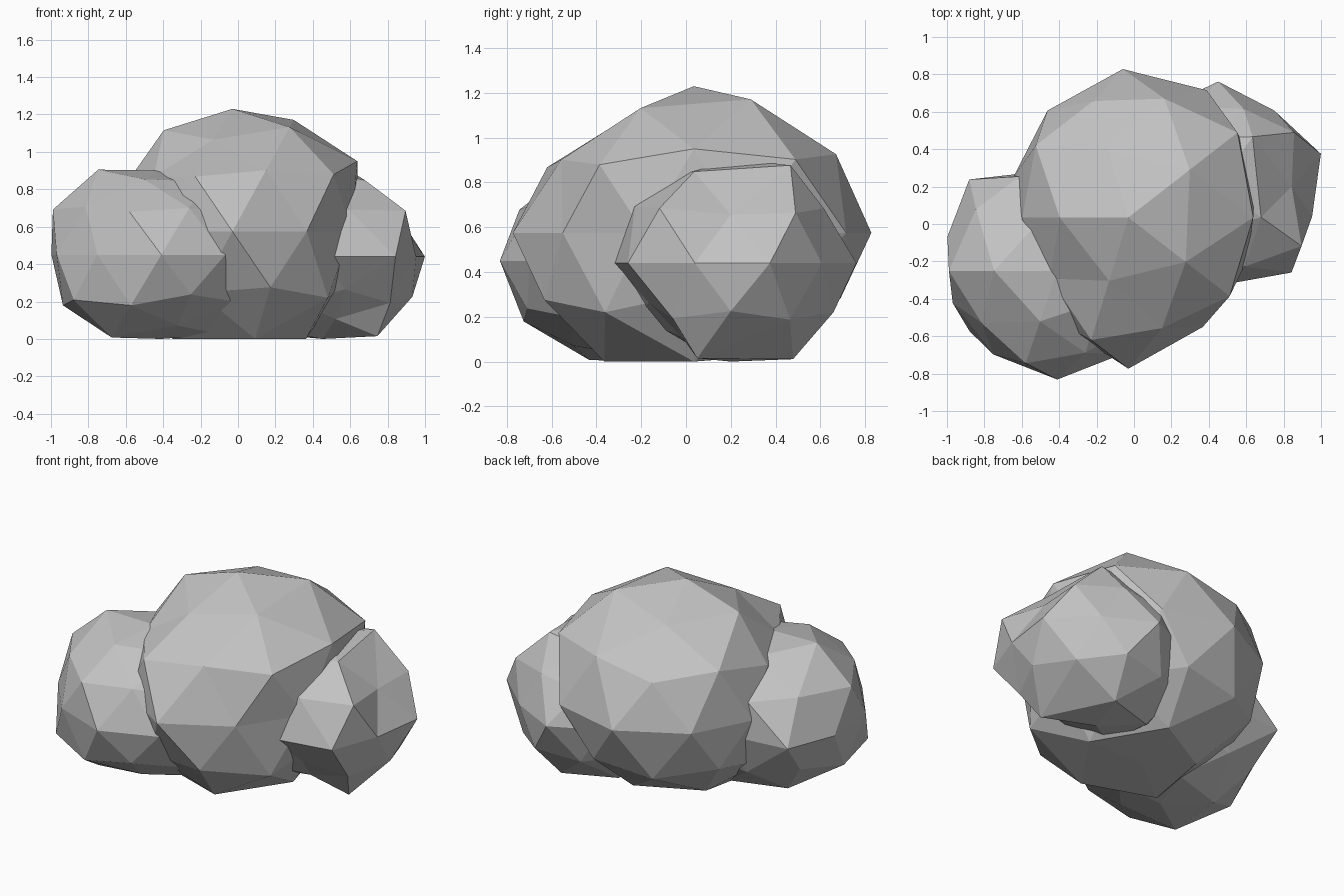
import bpy
import bmesh
import math
from mathutils import Matrix, Vector

cube = bpy.data.objects.get("Cube")
if cube:
    bpy.data.objects.remove(cube)

# One plain stone colour
stone = bpy.data.materials.new("grey stone")
stone.use_nodes = True
stone.diffuse_color = (0.54, 0.54, 0.54, 1)
stone.node_tree.nodes["Principled BSDF"].inputs["Base Color"].default_value = stone.diffuse_color


def ring_order(vert):
    """Sort from the crown down, then round each ring from +x."""
    angle = round(math.degrees(math.atan2(vert.co.y, vert.co.x))) % 360
    return -round(vert.co.z, 2), angle


def boulder(name, centre, size, chisel, nudges):
    """Low-poly ball whose corners are pushed in or out, ring by ring, and rested on the ground."""
    bm = bmesh.new()
    bmesh.ops.create_icosphere(bm, subdivisions=2, radius=1)
    bmesh.ops.rotate(bm, verts=bm.verts, matrix=Matrix.Rotation(math.pi, 3, "Z"))

    # Percent of full radius for each corner, listed by ring
    corners = sorted(bm.verts, key=ring_order)
    percents = [p for ring in chisel for p in ring]
    for vert, percent in zip(corners, percents):
        vert.co *= percent / 100

    # Stretch, place, shift a few corners sideways and flatten the underside
    bmesh.ops.scale(bm, verts=bm.verts, vec=size)
    bmesh.ops.translate(bm, verts=bm.verts, vec=centre)
    for index, shift in nudges.items():
        corners[index].co += Vector(shift)
    for vert in bm.verts:
        vert.co.z = max(vert.co.z, 0)
    bmesh.ops.recalc_face_normals(bm, faces=bm.faces)

    mesh = bpy.data.meshes.new(name)
    bm.to_mesh(mesh)
    bm.free()
    mesh.materials.append(stone)
    obj = bpy.data.objects.new(name, mesh)
    bpy.context.collection.objects.link(obj)


# Tall boulder in the middle
boulder("main_boulder", (-0.03, 0.035, 0.575), (0.72, 0.77, 0.655), [
    [100],                                           # crown
    [107, 94, 97, 88, 100],                          # shoulder ring
    [109, 102, 100, 85, 95],                         # upper ring, low corners
    [112, 95, 88, 100, 104],                         # upper ring, high corners
    [98, 106, 103, 95, 90, 88, 90, 105, 94, 93],     # waist
    [92, 100, 95, 90, 102],                          # lower ring, high corners
    [95, 98, 95, 95, 103],                           # lower ring, low corners
    [104, 98, 91, 104, 104],                         # foot ring
], {17: (-0.03, 0.02, 0), 18: (-0.03, 0, 0), 19: (-0.03, -0.02, 0),
    38: (0.02, -0.04, -0.05)})

# Smaller boulder on the right front
boulder("right_boulder", (-0.41, -0.25, 0.45), (0.6, 0.57, 0.5), [
    [90],
    [95, 95, 107, 95, 92],
    [95, 95, 98, 98, 95],
    [95, 104, 108, 102, 95],
    [95, 95, 95, 108, 103, 98, 97, 102, 97, 95],
    [95, 95, 97, 108, 95],
    [95, 95, 103, 103, 95],
    [100, 100, 100, 104, 89],
], {8: (-0.03, 0.05, 0), 12: (-0.03, 0, 0), 19: (-0.09, -0.01, 0)})

# Smaller boulder on the left back
boulder("left_boulder", (0.45, 0.2, 0.44), (0.55, 0.54, 0.49), [
    [95],
    [100, 95, 95, 95, 98],
    [84, 95, 95, 95, 98],
    [102, 93, 95, 103, 112],
    [105, 93, 104, 95, 95, 95, 95, 98, 112, 96],
    [98, 100, 95, 95, 80],
    [98, 95, 95, 95, 96],
    [102, 103, 100, 95, 80],
], {1: (-0.05, 0.1, 0.02), 24: (0.03, 0.03, 0), 36: (0, -0.15, 0)})
